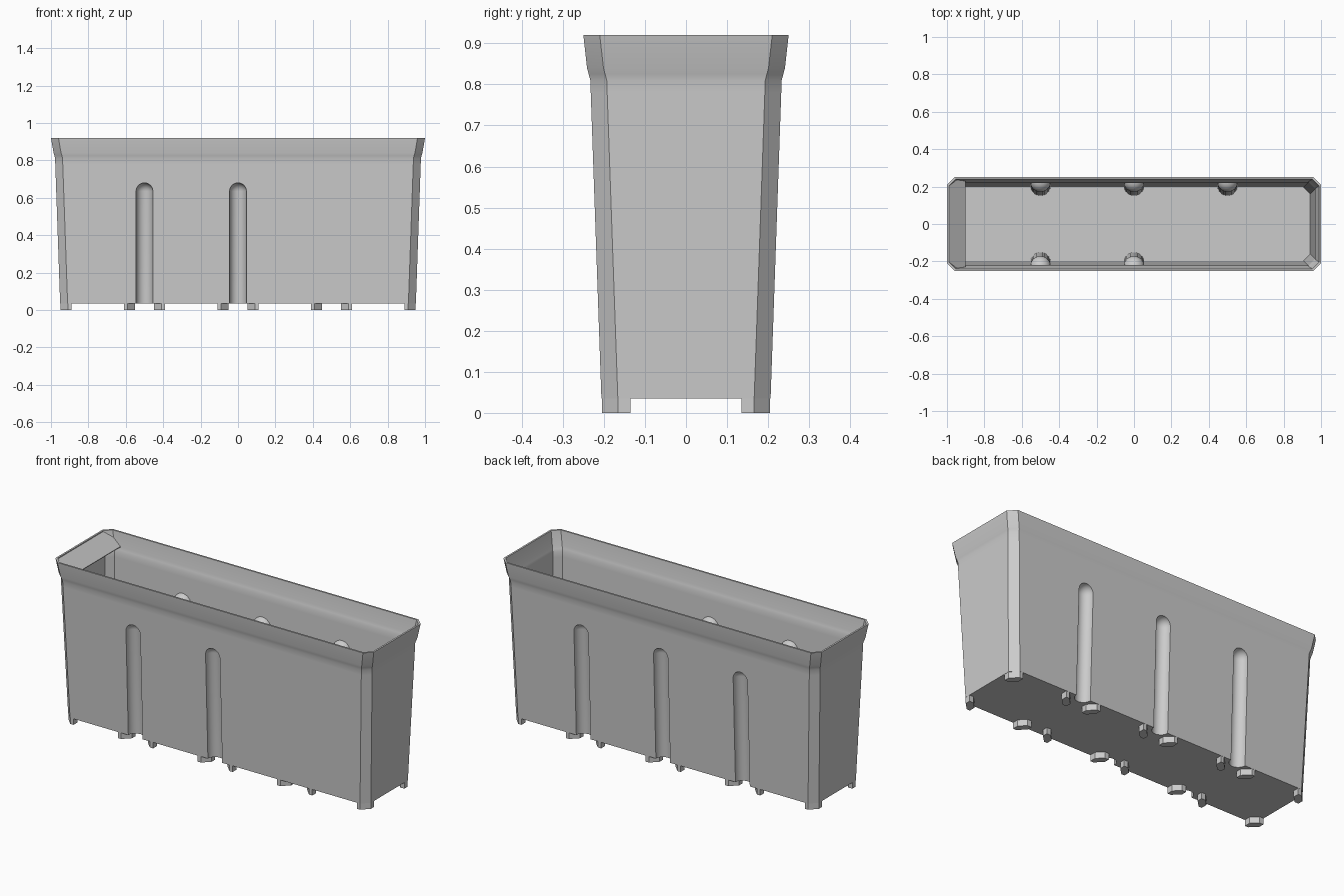
import bpy, bmesh, math

if "Cube" in bpy.data.objects:
    bpy.data.objects.remove(bpy.data.objects["Cube"], do_unlink=True)

grey = bpy.data.materials.new("plain_grey")
grey.use_nodes = True
grey.diffuse_color = (0.6, 0.6, 0.6, 1)
grey.node_tree.nodes["Principled BSDF"].inputs["Base Color"].default_value = (0.6, 0.6, 0.6, 1)

WALL = 0.01
GROOVE_X = (-0.5, 0, 0.5)
SLOPE = 0.0346  # outward lean of the long walls


def make_object(name, bm):
    bmesh.ops.recalc_face_normals(bm, faces=bm.faces[:])
    mesh = bpy.data.meshes.new(name)
    bm.to_mesh(mesh)
    bm.free()
    mesh.materials.append(grey)
    obj = bpy.data.objects.new(name, mesh)
    bpy.context.collection.objects.link(obj)
    return obj


def loft(name, rings, chamfer):
    """Closed solid through chamfered rectangles given as (z, half x, half y)."""
    bm = bmesh.new()
    loops = []
    for z, hx, hy in rings:
        loop = []
        for sx, sy in ((1, 1), (-1, 1), (-1, -1), (1, -1)):
            pair = [(sx * hx, sy * (hy - chamfer)), (sx * (hx - chamfer), sy * hy)]
            if sx * sy < 0:
                pair.reverse()
            loop += [bm.verts.new((x, y, z)) for x, y in pair]
        loops.append(loop)
    for a, b in zip(loops, loops[1:]):
        for i in range(8):
            j = (i + 1) % 8
            bm.faces.new((a[i], a[j], b[j], b[i]))
    bm.faces.new(loops[0])
    bm.faces.new(loops[-1])
    return make_object(name, bm)


def groove_cutter(name, radius):
    """Six round-topped rods lying along the leaning long walls."""
    bm = bmesh.new()
    bmesh.ops.create_uvsphere(bm, u_segments=32, v_segments=16, radius=radius)
    bmesh.ops.delete(bm, geom=[v for v in bm.verts if v.co.z < -0.0001], context='VERTS')
    rim = [e for e in bm.edges if e.is_boundary]
    new = bmesh.ops.extrude_edge_only(bm, edges=rim)["geom"]
    low = [v for v in new if isinstance(v, bmesh.types.BMVert)]
    bmesh.ops.translate(bm, verts=low, vec=(0, 0, -0.75))
    bmesh.ops.holes_fill(bm, edges=[e for e in bm.edges if e.is_boundary], sides=0)
    rod = bm.verts[:] + bm.edges[:] + bm.faces[:]
    copies = [(x, s) for x in GROOVE_X for s in (-1, 1)]
    for n, (x, s) in enumerate(copies):
        if n < len(copies) - 1:
            geom = bmesh.ops.duplicate(bm, geom=rod)["geom"]
        else:
            geom = rod
        for v in geom:
            if isinstance(v, bmesh.types.BMVert):
                z = v.co.z + 0.635
                v.co = (v.co.x + x, s * (v.co.y + 0.205 + SLOPE * z), z)
    return make_object(name, bm)


def cut(target, cutter):
    mod = target.modifiers.new("cut", 'BOOLEAN')
    mod.operation = 'DIFFERENCE'
    mod.solver = 'EXACT'
    mod.object = cutter
    bpy.context.view_layer.update()
    bpy.context.view_layer.objects.active = target
    bpy.ops.object.modifier_apply(modifier=mod.name)
    bpy.data.objects.remove(cutter, do_unlink=True)


def prism(bm, outline, z0, z1):
    low = [bm.verts.new((x, y, z0)) for x, y in outline]
    high = [bm.verts.new((x, y, z1)) for x, y in outline]
    bm.faces.new(low)
    bm.faces.new(high)
    for i in range(len(low)):
        j = (i + 1) % len(low)
        bm.faces.new((low[i], low[j], high[j], high[i]))


# Trough: leaning walls with a flared rim, hollowed out, with pressed-in grooves
upper = [(0.78, 0.977, 0.232), (0.81, 0.978, 0.233), (0.825, 0.981, 0.237),
         (0.84, 0.986, 0.241), (0.92, 1.0, 0.25)]
trough = loft("trough", [(0.035, 0.951, 0.206)] + upper, 0.04)
inside = [(0.045, 0.9515, 0.2065)] + upper + [(0.94, 1.0035, 0.2522)]
cavity = loft("cavity", [(z, x - WALL, y - WALL) for z, x, y in inside], 0.036)
cut(cavity, groove_cutter("groove_backs", 0.055))
cut(trough, groove_cutter("grooves", 0.045))
cut(trough, cavity)

# Feet: one at every corner and one on either side of each groove
FOOT = ((0, 0.04), (0.04, 0), (0.06, 0), (0.06, 0.035), (0.025, 0.07), (0, 0.07))
starts = [(s * 0.95, -s) for s in (-1, 1)]
starts += [(x + s * 0.05, s) for x in GROOVE_X for s in (-1, 1)]
bm = bmesh.new()
for x, direction in starts:
    for side in (-1, 1):
        prism(bm, [(x + direction * u, side * (0.205 - v)) for u, v in FOOT], 0, 0.036)
feet = make_object("feet", bm)

# Sloping lip inside the rim at one end
bm = bmesh.new()
lip_outline = [(-0.995, -0.205), (-0.958, -0.237), (-0.9, -0.23),
               (-0.9, 0.23), (-0.958, 0.237), (-0.995, 0.205)]
prism(bm, lip_outline, -0.004, 0)
for v in bm.verts:
    v.co.z += 0.92 - 0.8 * (v.co.x + 0.995)
lip = make_object("end_lip", bm)

# Smooth the rounded parts, keep the corners crisp
bpy.ops.object.select_all(action='DESELECT')
trough.select_set(True)
bpy.context.view_layer.objects.active = trough
bpy.ops.object.shade_smooth_by_angle(angle=math.radians(30))
